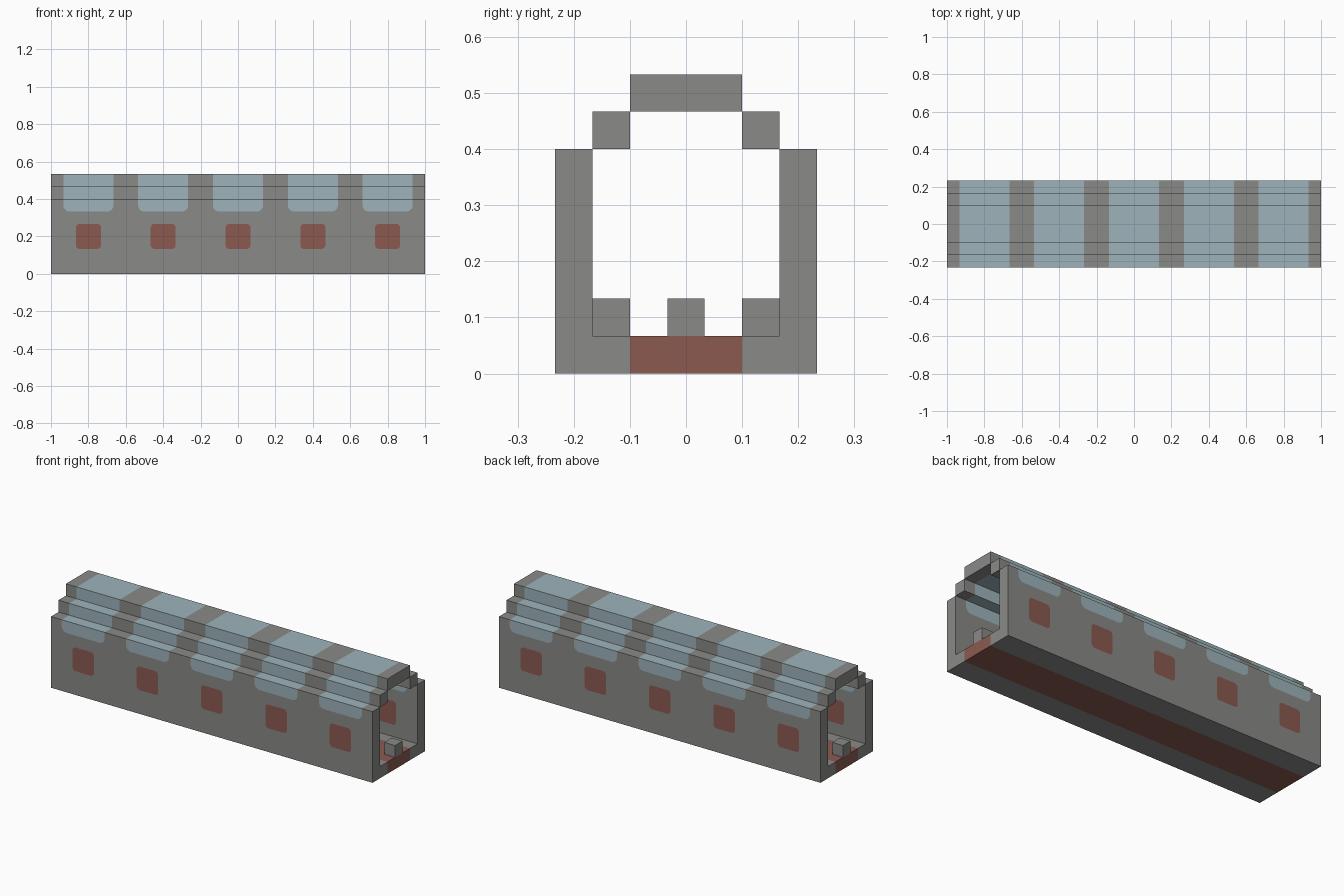
import bpy
import bmesh
from math import cos, sin, radians
from mathutils import Vector, Matrix

U = 1 / 15                      # block size
BAYS = [-12, -6, 0, 6, 12]      # bay centres in blocks

if "Cube" in bpy.data.objects:
    bpy.data.objects.remove(bpy.data.objects["Cube"], do_unlink=True)


def material(name, rgb):
    m = bpy.data.materials.new(name)
    m.use_nodes = True
    m.diffuse_color = (*rgb, 1)
    m.node_tree.nodes["Principled BSDF"].inputs["Base Color"].default_value = (*rgb, 1)
    return m


GREY = material("grey metal", (0.252, 0.256, 0.246))
GLASS = material("pale blue glass", (0.337, 0.456, 0.497))
RED = material("rust red", (0.256, 0.102, 0.081))


def block(x, y, z):
    """Box spanning the given (low, high) ranges, in blocks."""
    bm = bmesh.new()
    bmesh.ops.create_cube(bm, size=1)
    size = [r[1] - r[0] for r in (x, y, z)]
    mid = [(r[1] + r[0]) / 2 for r in (x, y, z)]
    bmesh.ops.transform(bm, verts=bm.verts,
                        matrix=Matrix.Translation(mid) @ Matrix.Diagonal((*size, 1)))
    return bm


def cut(bm, faces, point, normal):
    """Slice the given faces along a plane."""
    geom = set(faces)
    for f in faces:
        geom.update(f.edges)
        geom.update(f.verts)
    bmesh.ops.bisect_plane(bm, geom=list(geom), dist=1e-5,
                           plane_co=point, plane_no=normal)


def paint(bm, x0, x1, z0, z1, index, radius=0, top_round=False):
    """Cut a panel into the long faces and colour it, rounding its corners."""
    for co, no in (((x0, 0, 0), (1, 0, 0)), ((x1, 0, 0), (1, 0, 0)),
                   ((0, 0, z0), (0, 0, 1)), ((0, 0, z1), (0, 0, 1))):
        cut(bm, bm.faces[:], co, no)

    def inside(f):
        c = f.calc_center_median()
        return x0 < c.x < x1 and z0 - 1e-4 < c.z < z1 + 1e-4 and abs(f.normal.x) < 0.5

    bm.normal_update()
    for f in bm.faces:
        if inside(f):
            f.material_index = index
    if not radius:
        return
    for sx in (-1, 1):
        for sz in ((-1, 1) if top_round else (-1,)):
            centre = Vector(((x1 - radius) if sx > 0 else (x0 + radius), 0,
                             (z1 - radius) if sz > 0 else (z0 + radius)))
            for angle in (22.5, 45, 67.5):
                n = Vector((sx * cos(radians(angle)), 0, sz * sin(radians(angle))))
                p = centre + n * radius
                cut(bm, [f for f in bm.faces if f.material_index == index and inside(f)], p, n)
                for f in bm.faces:
                    if inside(f) and (f.calc_center_median() - p).dot(n) > 1e-5:
                        f.material_index = 0


def finish(bm, name, mats):
    bmesh.ops.scale(bm, vec=(U, U, U), verts=bm.verts)
    bmesh.ops.recalc_face_normals(bm, faces=bm.faces)
    me = bpy.data.meshes.new(name)
    bm.to_mesh(me)
    bm.free()
    for m in mats:
        me.materials.append(m)
    bpy.context.collection.objects.link(bpy.data.objects.new(name, me))


LENGTH = (-15, 15)

# Red floor strip down the middle
finish(block(LENGTH, (-1.5, 1.5), (0, 1)), "floor_strip", [RED])

# Roof top with glazed bays
roof = block(LENGTH, (-1.5, 1.5), (7, 8))
for c in BAYS:
    paint(roof, c - 2, c + 2, 7, 8, 1)
finish(roof, "roof_top", [GREY, GLASS])

for side, s in (("front", -1), ("back", 1)):
    def span(a, b):
        return tuple(sorted((s * a, s * b)))

    # Side wall with windows and red squares, on both faces
    wall = block(LENGTH, span(2.5, 3.5), (0, 6))
    for c in BAYS:
        paint(wall, c - 2, c + 2, 5, 6, 1, radius=0.5)
        paint(wall, c - 1, c + 1, 2, 4, 2, radius=0.3, top_round=True)
    finish(wall, side + "_wall", [GREY, GLASS, RED])

    # Stepped roof edge
    step = block(LENGTH, span(1.5, 2.5), (6, 7))
    for c in BAYS:
        paint(step, c - 2, c + 2, 6, 7, 1)
    finish(step, side + "_roof_step", [GREY, GLASS])

    # Floor edge and the bench standing on it
    finish(block(LENGTH, span(1.5, 2.5), (0, 1)), side + "_floor_edge", [GREY])
    finish(block((-10, 10), span(1.5, 2.5), (1, 2)), side + "_bench", [GREY])

# Coupling block at each end
for name, x in (("right_coupling", (-15, -14)), ("left_coupling", (14, 15))):
    finish(block(x, (-0.5, 0.5), (1, 2)), name, [GREY])
